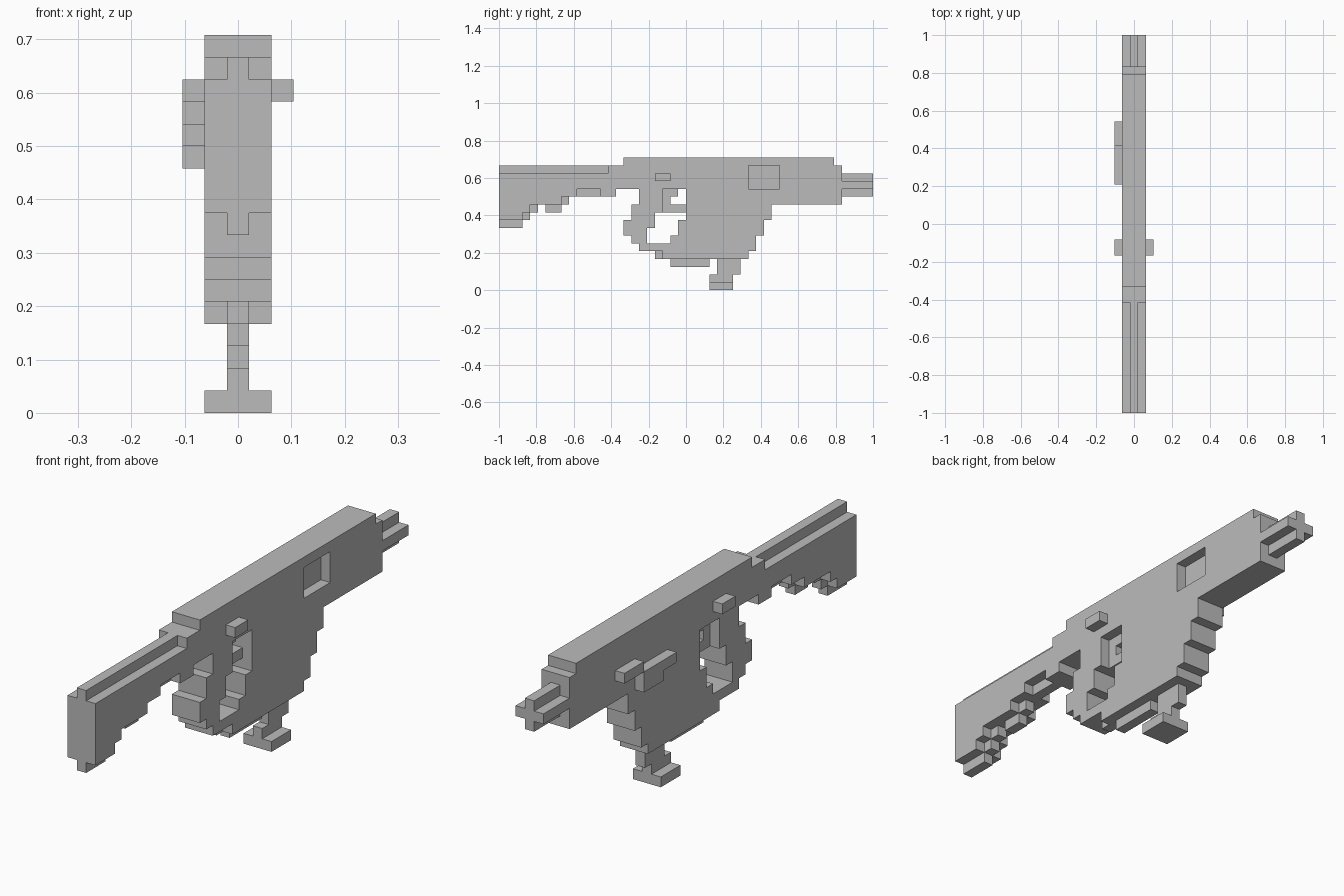
import bpy
import bmesh
from mathutils import Vector

old = bpy.data.objects.get("Cube")
if old:
    bpy.data.objects.remove(old, do_unlink=True)

U = 1 / 24                      # edge of one block
CORE, MID = (-1, 0, 1), (0,)    # layers across the width

grey = bpy.data.materials.new("plain_grey")
grey.use_nodes = True
tone = (0.5, 0.5, 0.5, 1)
grey.diffuse_color = tone
grey.node_tree.nodes["Principled BSDF"].inputs["Base Color"].default_value = tone


def cells(layers, *rects):
    """Blocks filling side rectangles (back0, back1, low, high) in the layers."""
    return {(i, j, k) for a, b, low, high in rects
            for i in layers for j in range(a, b) for k in range(low, high)}


def part(name, blocks):
    """Outer skin of a set of blocks, with flat areas merged."""
    bm = bmesh.new()
    for c in blocks:
        for axis in range(3):
            for side in (-1, 1):
                near = list(c)
                near[axis] += side
                if tuple(near) in blocks:
                    continue
                n, p, q = Vector(), Vector(), Vector()
                n[axis] = side / 2
                p[(axis + 1) % 3] = 0.5
                q[(axis + 2) % 3] = side / 2
                mid = Vector((c[0], c[1] - 23.5, c[2] + 0.5)) + n
                corners = (mid - p - q, mid + p - q, mid + p + q, mid - p + q)
                bm.faces.new([bm.verts.new(v * U) for v in corners])
    bmesh.ops.remove_doubles(bm, verts=bm.verts[:], dist=U / 20)
    bmesh.ops.dissolve_limit(bm, angle_limit=0.02, verts=bm.verts[:], edges=bm.edges[:])
    mesh = bpy.data.meshes.new(name)
    bm.to_mesh(mesh)
    bm.free()
    mesh.materials.append(grey)
    obj = bpy.data.objects.new(name, mesh)
    bpy.context.collection.objects.link(obj)


# Main body with stepped belly and a one-block recess on the left side
body = cells(CORE, (16, 43, 16, 17), (14, 44, 15, 16), (15, 44, 13, 15),
             (24, 44, 11, 13), (24, 35, 9, 11), (23, 34, 7, 9),
             (22, 33, 6, 7), (18, 33, 5, 6), (21, 32, 4, 5))
part("body", body - cells((1,), (32, 36, 13, 16)))

# Front section, its top rib and the narrow ridge below
part("front_section", cells(CORE, (0, 15, 13, 15), (0, 10, 12, 13), (13, 15, 12, 13),
                            (0, 8, 11, 12), (0, 4, 10, 11), (0, 3, 9, 10)))
part("top_rib", cells(MID, (0, 14, 15, 16)))
part("lower_ridge", cells(MID, (0, 3, 8, 9), (3, 4, 9, 10), (4, 5, 10, 11),
                          (6, 8, 10, 11), (8, 9, 11, 12), (10, 13, 12, 13)))

# Loop in front of the opening, and the small hook inside it
part("guard_loop", cells(CORE, (18, 21, 11, 13), (17, 21, 10, 11), (17, 20, 9, 10),
                         (16, 20, 8, 9), (16, 19, 7, 8), (17, 19, 6, 7)))
part("hook", cells(MID, (21, 22, 10, 13), (22, 23, 12, 13), (22, 24, 10, 11)))

# Underside rail, stem and foot
part("under_rail", cells(MID, (20, 21, 4, 5), (22, 27, 3, 4)))
part("foot_stem", cells(MID, (28, 31, 2, 4), (27, 30, 1, 2)))
part("foot_pad", cells(CORE, (27, 30, 0, 1)))

# Cross-shaped rear rod
part("rear_rod", cells(CORE, (44, 48, 13, 14)) | cells(MID, (44, 48, 12, 15)))

# Side knobs and the lever on the right side
for label, layer in (("left_knob", 2), ("right_knob", -2)):
    part(label, cells((layer,), (20, 22, 14, 15)))
part("right_lever", cells((-2,), (34, 37, 13, 14), (29, 34, 12, 13), (31, 34, 11, 12)))
